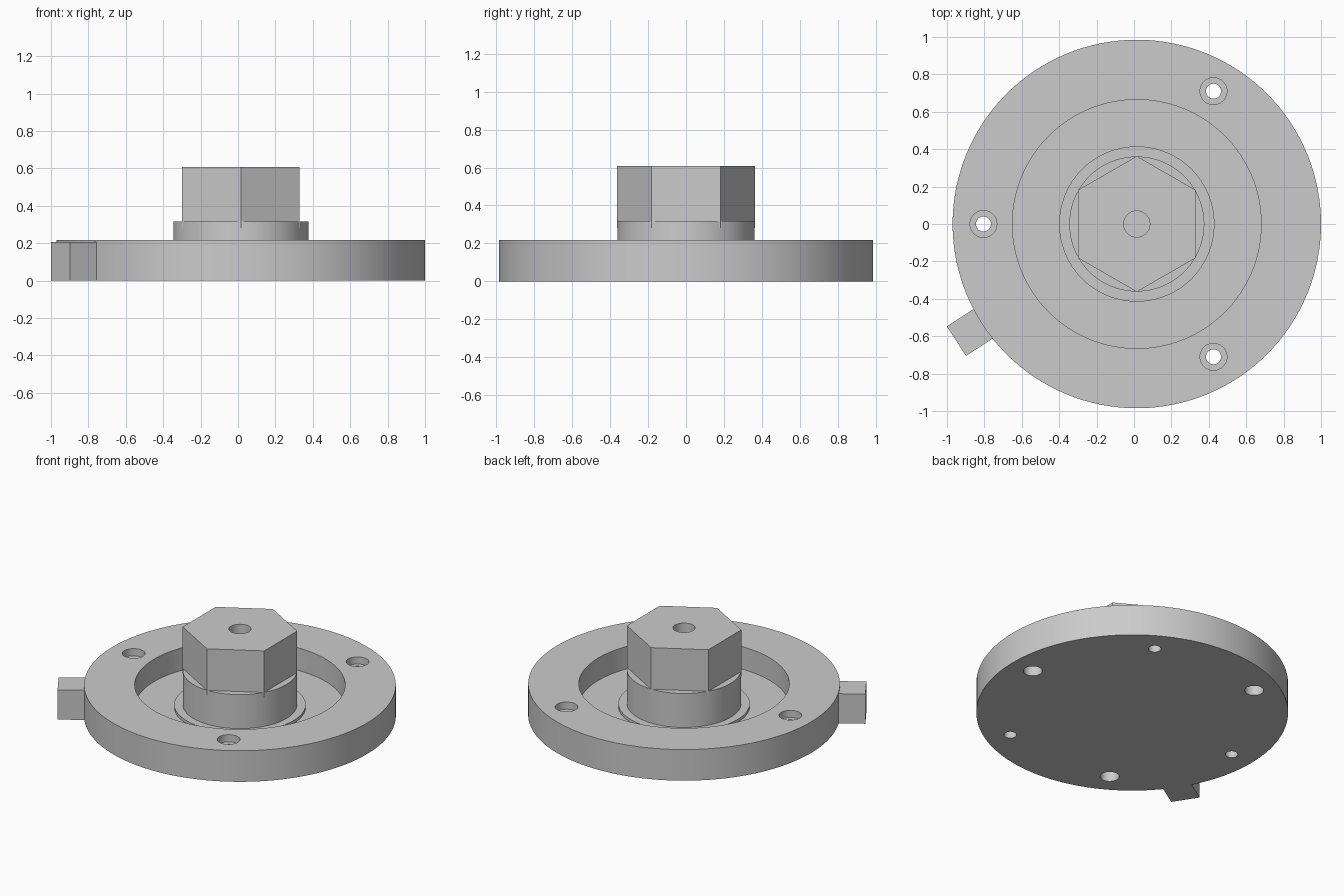
import bpy, bmesh, math
from mathutils import Matrix, Vector

cube = bpy.data.objects.get("Cube")
if cube:
    bpy.data.objects.remove(cube, do_unlink=True)

CX = 0.015          # disc axis, offset so the lug balances the width
HOLE_RADIUS = 0.82  # pitch circle of the small holes

grey = bpy.data.materials.new("grey")
grey.use_nodes = True
grey.diffuse_color = (0.6, 0.6, 0.6, 1)
grey.node_tree.nodes["Principled BSDF"].inputs["Base Color"].default_value = (0.6, 0.6, 0.6, 1)


def finish(name, bm):
    bmesh.ops.recalc_face_normals(bm, faces=bm.faces[:])
    mesh = bpy.data.meshes.new(name)
    bm.to_mesh(mesh)
    bm.free()
    mesh.materials.append(grey)
    obj = bpy.data.objects.new(name, mesh)
    bpy.context.collection.objects.link(obj)
    return obj


def activate(obj):
    bpy.ops.object.select_all(action='DESELECT')
    obj.select_set(True)
    bpy.context.view_layer.objects.active = obj


def lathe(bm, profile, x, y, steps):
    """Spin a closed (radius, height) profile about a vertical axis at x, y."""
    start = [bm.verts.new((x + r, y, z)) for r, z in profile]
    edges = [bm.edges.new(pair) for pair in zip(start, start[1:])]
    made = bmesh.ops.spin(bm, geom=start + edges, cent=(x, y, 0), axis=(0, 0, 1),
                          angle=math.tau, steps=steps, use_merge=False)
    bmesh.ops.remove_doubles(bm, verts=bm.verts[:], dist=0.0005)


def turned(name, profile, steps=128):
    bm = bmesh.new()
    lathe(bm, profile, CX, 0, steps)
    return finish(name, bm)


def cut(obj, cutter):
    mod = obj.modifiers.new("cut", 'BOOLEAN')
    mod.operation = 'DIFFERENCE'
    mod.solver = 'EXACT'
    mod.object = cutter
    activate(obj)
    bpy.ops.object.modifier_apply(modifier=mod.name)


# Base disc with a round recess and a thin raised step around the hub
base = turned("base_disc", [(0, 0), (0.985, 0), (0.985, 0.217), (0.665, 0.217),
                            (0.665, 0.06), (0.415, 0.06), (0.415, 0.08), (0, 0.08)])

# Counterbored screw holes, alternating with blind holes in the underside
screw = [(0, -0.1), (0.04, -0.1), (0.04, 0.167), (0.072, 0.167), (0.072, 0.3), (0, 0.3)]
pocket = [(0, -0.1), (0.06, -0.1), (0.06, 0.12), (0, 0.12)]
bm = bmesh.new()
for i in range(6):
    a = math.radians(60 * i)
    lathe(bm, screw if i % 2 else pocket,
          CX + HOLE_RADIUS * math.cos(a), HOLE_RADIUS * math.sin(a), 32)
holes = finish("hole_cutter", bm)
cut(base, holes)

# Round hub and hexagonal head, with a blind bore from the top
hub = turned("hub", [(0, 0.07), (0.361, 0.07), (0.361, 0.317), (0, 0.317)], 96)
bm = bmesh.new()
bmesh.ops.create_cone(bm, cap_ends=True, segments=6, radius1=0.363, radius2=0.363, depth=0.325,
                      matrix=Matrix.Translation((CX, 0, 0.4445)) @ Matrix.Rotation(math.radians(90), 4, 'Z'))
xs = sorted(v.co.x - CX for v in bm.verts)
if xs[-1] > 0.35:   # keep two corners on the front-back line
    bmesh.ops.rotate(bm, verts=bm.verts[:], cent=(CX, 0, 0),
                     matrix=Matrix.Rotation(math.radians(30), 3, 'Z'))
head = finish("hex_head", bm)
bore = turned("bore_cutter", [(0, 0.2), (0.07, 0.2), (0.07, 0.8), (0, 0.8)], 32)
cut(hub, bore)
cut(head, bore)

for cutter in (holes, bore):
    bpy.data.objects.remove(cutter, do_unlink=True)

# Square lug sticking out of the rim
turn = Matrix.Rotation(math.radians(213), 4, 'Z')
bm = bmesh.new()
bmesh.ops.create_cube(bm, size=1, matrix=Matrix.Translation((CX, 0, 0)) @ turn
                      @ Matrix.Translation((1.05, 0, 0.1035))
                      @ Matrix.Diagonal((0.2, 0.188, 0.207, 1)))
lug = finish("rim_lug", bm)

for obj in (base, hub, head, lug):
    activate(obj)
    bpy.ops.object.shade_smooth_by_angle(angle=math.radians(30))
